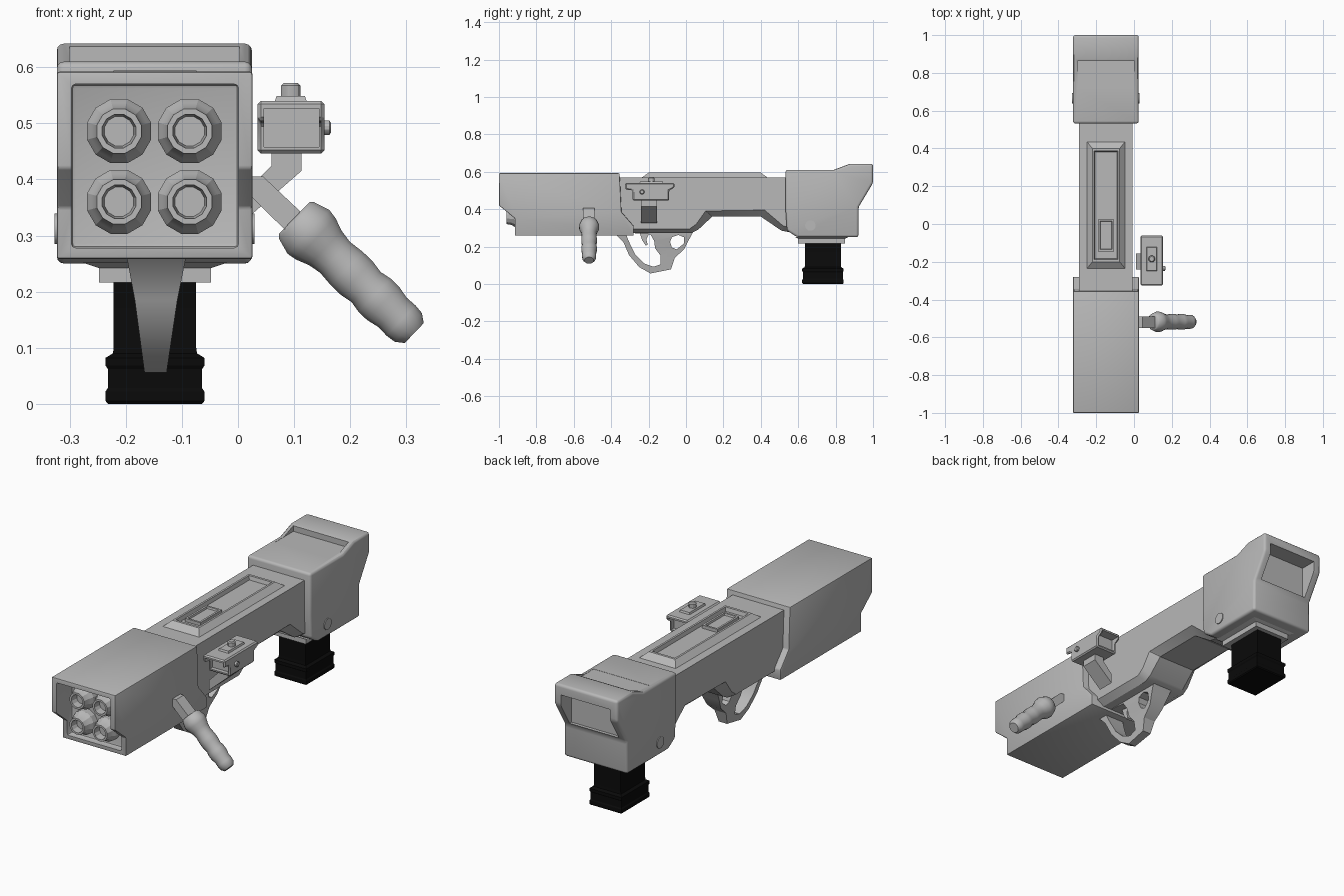
import bpy, bmesh, math
from mathutils import Vector

if "Cube" in bpy.data.objects:
    bpy.data.objects.remove(bpy.data.objects["Cube"])


def material(name, rgb):
    m = bpy.data.materials.new(name)
    m.use_nodes = True
    m.diffuse_color = (*rgb, 1)
    m.node_tree.nodes["Principled BSDF"].inputs["Base Color"].default_value = (*rgb, 1)
    return m


GREY = material("metal grey", (0.48, 0.48, 0.48))
BLACK = material("magazine black", (0.003, 0.003, 0.003))
CX = -0.148  # centre line of the main body


def rect(cx, cy, w, d, z):
    return [(cx + sx * w / 2, cy + sy * d / 2, z) for sx, sy in ((-1, -1), (1, -1), (1, 1), (-1, 1))]


def circle(centre, axis, r, n):
    q = Vector(axis).to_track_quat('Z', 'Y')
    turn = [2 * math.pi * (i + 0.5) / n for i in range(n)]
    return [Vector(centre) + q @ Vector((r * math.cos(a), r * math.sin(a), 0)) for a in turn]


def side(profile, x):
    return [(x, y, z) for y, z in profile]


def front(profile, y):
    return [(x, y, z) for x, z in profile]


def loft(name, rings, mat=GREY, bevel=0, cuts=(), keep=None, angle=30, segments=2):
    """Skin a row of equal rings, cap the ends, then bevel and cut."""
    bm = bmesh.new()
    rows = [[bm.verts.new(p) for p in ring] for ring in rings]
    n = len(rows[0])
    for a, b in zip(rows, rows[1:]):
        for i in range(n):
            bm.faces.new((a[i], a[(i + 1) % n], b[(i + 1) % n], b[i]))
    bm.faces.new(rows[0])
    bm.faces.new(rows[-1])
    bmesh.ops.recalc_face_normals(bm, faces=bm.faces[:])
    mesh = bpy.data.meshes.new(name)
    bm.to_mesh(mesh)
    bm.free()
    ob = bpy.data.objects.new(name, mesh)
    bpy.context.collection.objects.link(ob)
    mesh.materials.append(mat)
    if bevel:
        mod = ob.modifiers.new("bevel", 'BEVEL')
        mod.width, mod.segments, mod.limit_method = bevel, segments, 'ANGLE'
    helpers = [(c, 'DIFFERENCE') for c in cuts] + ([(keep, 'INTERSECT')] if keep else [])
    for other, op in helpers:
        mod = ob.modifiers.new("cut", 'BOOLEAN')
        mod.object, mod.operation, mod.solver = other, op, 'EXACT'
    bpy.ops.object.select_all(action='DESELECT')
    ob.select_set(True)
    bpy.context.view_layer.objects.active = ob
    bpy.ops.object.convert(target='MESH')
    for other, op in helpers:
        bpy.data.objects.remove(other)
    bpy.ops.object.shade_smooth_by_angle(angle=math.radians(angle))
    return ob


def box(name, x, y, z, **kw):
    cx, cy, w, d = (x[0] + x[1]) / 2, (y[0] + y[1]) / 2, x[1] - x[0], y[1] - y[0]
    return loft(name, [rect(cx, cy, w, d, z[0]), rect(cx, cy, w, d, z[1])], **kw)


def rod(name, start, end, radii, n=16, **kw):
    """Round part; radii are (fraction along the axis, radius)."""
    a, b = Vector(start), Vector(end)
    return loft(name, [circle(a.lerp(b, t), b - a, r, n) for t, r in radii], **kw)


# Launcher box with the recessed front
pod = [(-1, .592), (-1, .42), (-.915, .35), (-.915, .258), (-.28, .258),
       (-.28, .31), (-.345, .385), (-.355, .592)]
opening = box("opening_cutter", (-.297, .001), (-1.2, -.88), (.278, .57), bevel=.008)
loft("launcher_box", [side(pod, -.323), side(pod, .026)], bevel=.005, cuts=[opening])

# Four launch tubes
for row, z in (("upper", .486), ("lower", .36)):
    for name, x in (("right", -.212), ("left", -.086)):
        rod(f"{row}_{name}_tube", (x, -.87, z), (x, -.96, z),
            [(0, .059), (.45, .059), (.6, .052), (.7, .046), (1, .041), (1, .031), (.6, .027)], n=12, angle=25)

# Middle body with a chamfered arch underneath
roof = [(.56, .57), (-.4, .57)]
rim = [(-.4, .295), (.02, .295), (.055, .32), (.105, .39), (.42, .395), (.52, .31), (.56, .3)]
belly = [(-.4, .272), (.03, .272), (.065, .29), (.14, .36), (.4, .36), (.51, .285), (.56, .275)]
loft("middle_body", [side(roof + rim, -.29), side(roof + belly, -.25),
                     side(roof + belly, -.046), side(roof + rim, -.008)])

# Raised tray and pad on top
loft("top_tray", [rect(CX, .1, .2, .67, .56), rect(CX, .1, .2, .67, .57), rect(CX, .1, .145, .6, .595),
                  rect(CX, .1, .125, .575, .595), rect(CX, .1, .115, .565, .576)])
loft("top_pad", [rect(CX, -.06, .085, .17, .57), rect(CX, -.06, .085, .17, .592),
                 rect(CX, -.06, .065, .15, .592), rect(CX, -.06, .06, .145, .583)])

# Rear block with the exhaust opening and the top step
rear = [(.532, .61), (.79, .61), (.875, .642), (1, .642), (1, .54), (.922, .41),
        (.922, .25), (.595, .25), (.54, .285), (.532, .4)]
exhaust = box("exhaust_cutter", (-.283, -.013), (.915, 1.2), (.425, .592))
step = box("step_cutter", (-.3, .003), (.72, .862), (.609, .7))
loft("rear_block", [side(rear, -.323), side(rear, .025)], bevel=.013, cuts=[exhaust, step], segments=3)
rod("rear_pin", (-.327, .665, .312), (.029, .665, .312), [(0, .028), (1, .028)])

# Magazine and its collar
loft("magazine_collar", [rect(CX, .725, .2, .25, .216), rect(CX, .725, .2, .25, .242),
                         rect(CX, .725, .26, .29, .252)])
loft("magazine", [rect(CX, .732, w, w + .045, z) for w, z in
                  ((.168, 0), (.176, .005), (.176, .022), (.168, .028), (.168, .062),
                   (.176, .068), (.176, .082), (.15, .09), (.147, .1), (.147, .23))], mat=BLACK)

# Trigger guard and grip, tapered towards the bottom
outer = [(-.37, .275), (-.37, .26), (-.335, .225), (-.305, .155), (-.25, .09), (-.19, .056), (-.08, .078),
         (-.06, .14), (-.01, .185), (.015, .235), (.045, .29), (-.2, .3)]
inner = [(-.325, .275), (-.3, .215), (-.27, .155), (-.225, .11), (-.175, .092), (-.135, .105),
         (-.135, .15), (-.165, .19), (-.17, .23), (-.19, .265)]
hole = [(-.085, .225), (-.075, .195), (-.05, .185), (-.012, .215), (-.012, .25), (-.04, .262), (-.075, .25)]
cutters = [loft("guard_cutter", [side(p, -.4), side(p, .1)]) for p in (inner, hole)]
taper = [(dx + CX, z) for dx, z in ((-.055, .31), (-.05, .26), (-.036, .185), (-.018, .05),
                                    (.02, .05), (.04, .185), (.055, .26), (.06, .31))]
wedge = loft("taper_helper", [front(taper, -.5), front(taper, .2)])
loft("trigger_guard", [side(outer, -.25), side(outer, -.05)], cuts=cutters, keep=wedge)
trigger = [(-.25, .28), (-.235, .235), (-.215, .205), (-.205, .21), (-.212, .24), (-.19, .28)]
loft("trigger", [side(trigger, CX - .015), side(trigger, CX + .015)])

# Side handle on its arm
arm = [(.0, .405), (.045, .405), (.13, .325), (.1, .295), (.055, .338), (.025, .368), (.0, .368)]
loft("handle_arm", [front(arm, -.55), front(arm, -.49)])
bumps = [(0, .04), (.02, .046), (.12, .055), (.18, .052), (.26, .043), (.34, .039), (.44, .042), (.52, .042),
         (.6, .038), (.67, .042), (.74, .042), (.82, .037), (.89, .038), (.95, .036), (1, .025)]
rod("side_handle", (.1, -.518, .331), (.314, -.518, .126), bumps, angle=50)

# Side sight: mount, shrouded housing, dials
mount = [(.06, .46), (.06, .425), (.01, .375), (.01, .325), (.113, .415), (.113, .46)]
loft("sight_mount", [front(mount, -.24), front(mount, -.155)])
housing = [(-.325, .54), (-.325, .505), (-.285, .5), (-.285, .446), (-.09, .446), (-.09, .5),
           (-.062, .515), (-.062, .54)]
windows = [box("window_cutter", (.046, .144), y, (.458, .526)) for y in ((-.4, -.265), (-.11, 0))]
loft("sight_housing", [side(housing, .035), side(housing, .154)], bevel=.006, cuts=windows, segments=1)
loft("sight_top_plate", [rect(.094, -.185, .06, .13, .535), rect(.094, -.185, .05, .12, .549)])
rod("sight_top_dial", (.094, -.185, .54), (.094, -.185, .572), [(0, .018), (.85, .018), (1, .013)], n=12)
rod("sight_side_dial", (.15, -.235, .492), (.166, -.235, .492), [(0, .013), (.8, .013), (1, .009)], n=12)
